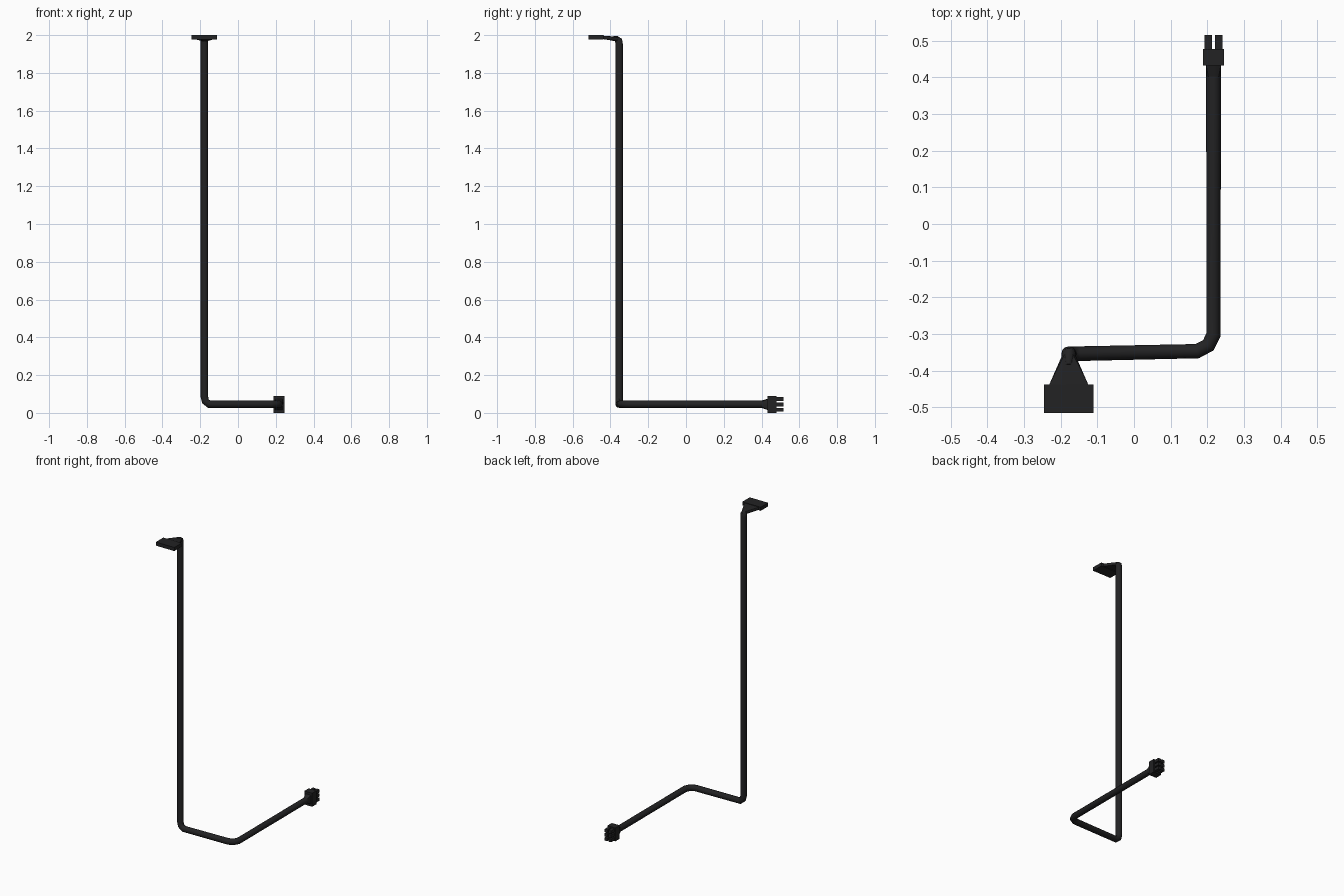
import bpy, bmesh, math
from mathutils import Vector

if "Cube" in bpy.data.objects:
    bpy.data.objects.remove(bpy.data.objects["Cube"])

black = bpy.data.materials.new("black_plastic")
black.diffuse_color = (0.016, 0.016, 0.017, 1)
black.use_nodes = True
black.node_tree.nodes["Principled BSDF"].inputs["Base Color"].default_value = black.diffuse_color


def finish(ob, smooth=False):
    ob.data.materials.clear()
    ob.data.materials.append(black)
    if smooth:
        bpy.ops.object.select_all(action='DESELECT')
        ob.select_set(True)
        bpy.context.view_layer.objects.active = ob
        bpy.ops.object.shade_smooth_by_angle(angle=math.radians(40))


def mesh_object(name, bm, smooth=False):
    bmesh.ops.recalc_face_normals(bm, faces=bm.faces)
    me = bpy.data.meshes.new(name)
    bm.to_mesh(me)
    bm.free()
    ob = bpy.data.objects.new(name, me)
    bpy.context.collection.objects.link(ob)
    finish(ob, smooth)


def box(name, x, y, z):
    """Box from (min, max) pairs."""
    bm = bmesh.new()
    bmesh.ops.create_cube(bm, size=1)
    for v in bm.verts:
        v.co = Vector([(a + b) / 2 + c * (b - a) for c, (a, b) in zip(v.co, (x, y, z))])
    mesh_object(name, bm)


def boot(name, sections, n=16):
    """Loft along y; section = (x, y, z, half width, half height, squareness)."""
    bm = bmesh.new()
    rings = []
    for x, y, z, w, h, sq in sections:
        ring = []
        for i in range(n):
            a = 2 * math.pi * i / n
            c, s = math.cos(a), math.sin(a)
            k = 1 + sq * (1 / max(abs(c), abs(s)) - 1)
            ring.append(bm.verts.new((x + w * c * k, y, z + h * s * k)))
        rings.append(ring)
    for a, b in zip(rings, rings[1:]):
        for i in range(n):
            j = (i + 1) % n
            bm.faces.new((a[i], a[j], b[j], b[i]))
    bm.faces.new(rings[0])
    bm.faces.new(rings[-1])
    mesh_object(name, bm, True)


# cable: swept round section along a bent path
path = [(-0.178, -0.385, 1.985), (-0.178, -0.368, 1.981), (-0.178, -0.357, 1.971),
        (-0.178, -0.354, 1.95), (-0.178, -0.354, 0.085), (-0.173, -0.354, 0.062),
        (-0.153, -0.354, 0.046), (0.172, -0.347, 0.046), (0.203, -0.331, 0.046),
        (0.217, -0.302, 0.046), (0.217, 0.41, 0.046)]
cu = bpy.data.curves.new("cable", 'CURVE')
cu.dimensions = '3D'
cu.bevel_depth = 0.02
cu.bevel_resolution = 4
cu.use_fill_caps = True
sp = cu.splines.new('POLY')
sp.points.add(len(path) - 1)
for p, co in zip(sp.points, path):
    p.co = (*co, 1)
    p.radius = 1
sp.points[0].radius = 0.55
sp.points[1].radius = 0.75
cable = bpy.data.objects.new("cable", cu)
bpy.context.collection.objects.link(cable)
bpy.context.view_layer.objects.active = cable
cable.select_set(True)
bpy.ops.object.convert(target='MESH')
finish(bpy.context.view_layer.objects.active, True)

# flat plug at the top with its fanned-out boot
boot("flat_plug_boot", [(-0.178, -0.358, 1.978, 0.018, 0.013, 0),
                        (-0.178, -0.440, 1.988, 0.054, 0.009, 1)])
box("flat_plug", (-0.246, -0.110), (-0.516, -0.438), (1.976, 2.0))

# six-way plug at the floor end
boot("block_plug_boot", [(0.217, 0.402, 0.046, 0.02, 0.02, 0),
                         (0.217, 0.434, 0.045, 0.02, 0.03, 1)])
box("block_plug", (0.188, 0.246), (0.432, 0.478), (0.0, 0.09))
for i in range(2):
    for k in range(3):
        cx, cz = 0.203 + 0.028 * i, 0.017 + 0.028 * k
        box(f"plug_pin_{i}_{k}", (cx - 0.01, cx + 0.01), (0.476, 0.516),
            (cz - 0.01, cz + 0.01))
